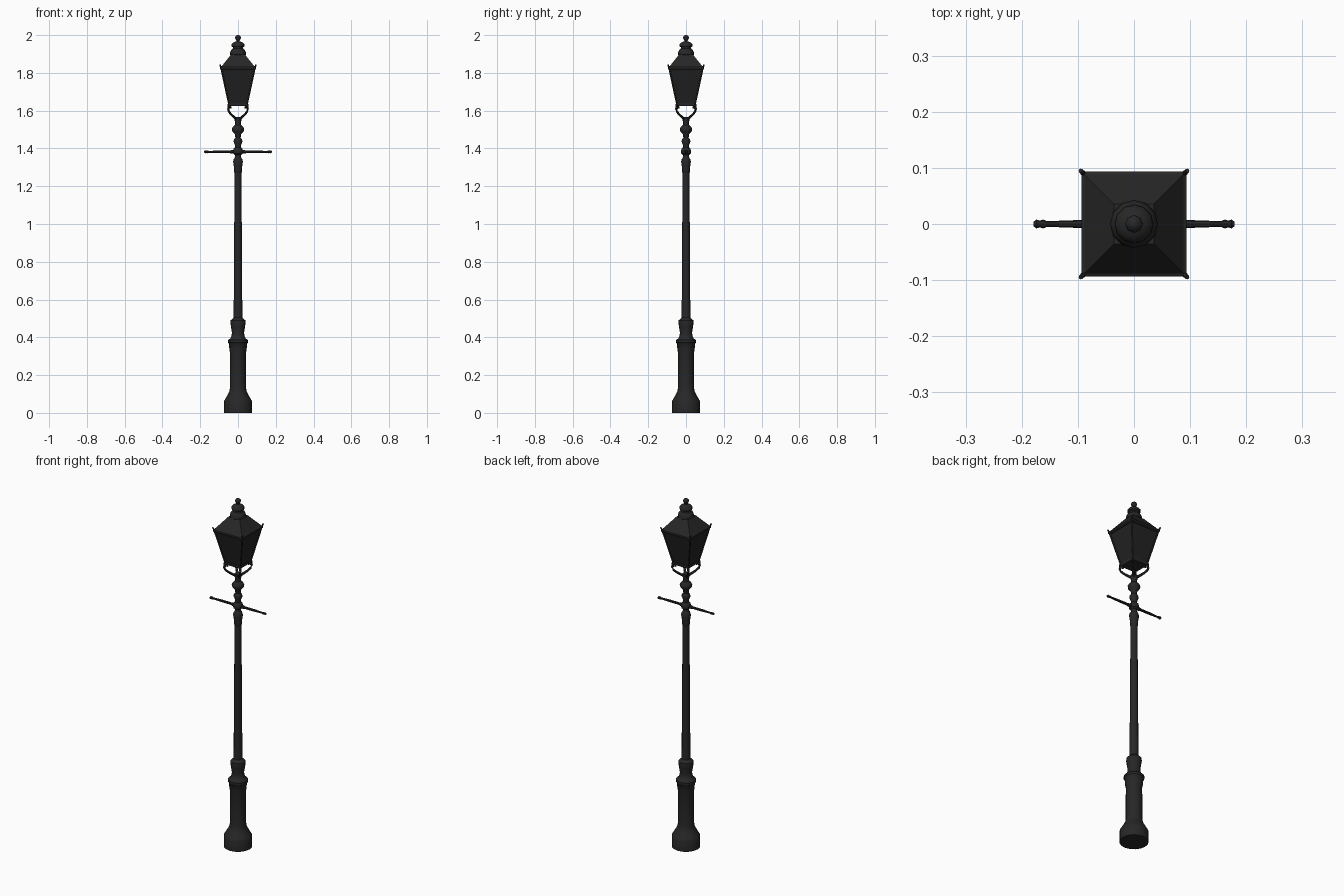
import bpy, bmesh, math
from mathutils import Vector

if "Cube" in bpy.data.objects:
    bpy.data.objects.remove(bpy.data.objects["Cube"])

iron = bpy.data.materials.new("black_iron")
iron.diffuse_color = (0.02, 0.02, 0.02, 1)
iron.use_nodes = True
iron.node_tree.nodes["Principled BSDF"].inputs["Base Color"].default_value = iron.diffuse_color
pane = bpy.data.materials.new("dark_pane")
pane.diffuse_color = (0.016, 0.016, 0.016, 1)
pane.use_nodes = True
pane.node_tree.nodes["Principled BSDF"].inputs["Base Color"].default_value = pane.diffuse_color


def finish(name, bm, mat=iron, smooth=True, angle=40):
    bmesh.ops.recalc_face_normals(bm, faces=bm.faces)
    me = bpy.data.meshes.new(name)
    bm.to_mesh(me)
    bm.free()
    me.materials.append(mat)
    ob = bpy.data.objects.new(name, me)
    bpy.context.collection.objects.link(ob)
    if smooth:
        bpy.ops.object.select_all(action='DESELECT')
        ob.select_set(True)
        bpy.context.view_layer.objects.active = ob
        bpy.ops.object.shade_smooth_by_angle(angle=math.radians(angle))
    return ob


def rings(bm, loops):
    """Skin a list of equal-sized vertex loops and cap both ends."""
    vs = [[bm.verts.new(p) for p in loop] for loop in loops]
    n = len(vs[0])
    for a, b in zip(vs, vs[1:]):
        for i in range(n):
            j = (i + 1) % n
            bm.faces.new((a[i], a[j], b[j], b[i]))
    bm.faces.new(vs[0][::-1])
    bm.faces.new(vs[-1])


def turned(name, profile, sides):
    bm = bmesh.new()
    rings(bm, [[(r * math.cos(2 * math.pi * i / sides), r * math.sin(2 * math.pi * i / sides), z)
                for i in range(sides)] for r, z in profile])
    return finish(name, bm)


def square(h, z):
    return [(-h, -h, z), (h, -h, z), (h, h, z), (-h, h, z)]


def squared(name, profile, mat=iron):
    bm = bmesh.new()
    rings(bm, [square(h, z) for h, z in profile])
    return finish(name, bm, mat, smooth=False)


def tube(bm, pts, radii, sides=6):
    pts = [Vector(p) for p in pts]
    loops = []
    for i, p in enumerate(pts):
        t = (pts[min(i + 1, len(pts) - 1)] - pts[max(i - 1, 0)]).normalized()
        side = t.cross(Vector((0, 0, 1)))
        if side.length < 0.01:
            side = Vector((0, 1, 0))
        side.normalize()
        up = side.cross(t)
        loops.append([p + radii[i] * (side * math.cos(2 * math.pi * k / sides)
                                      + up * math.sin(2 * math.pi * k / sides)) for k in range(sides)])
    rings(bm, loops)


# Pedestal
turned("pedestal", [(.075, 0), (.075, .06), (.071, .068), (.058, .09), (.05, .105), (.046, .115),
                    (.043, .13), (.042, .32), (.046, .335), (.047, .365), (.053, .372),
                    (.053, .385), (.04, .395), (.034, .41), (.032, .425), (.037, .455),
                    (.04, .475), (.039, .49), (.028, .5), (.022, .505)], 16)
# Shaft
turned("shaft", [(.023, .495), (.022, .7), (.018, 1.28)], 12)
# Upper mouldings
turned("collars", [(.018, 1.27), (.021, 1.275), (.021, 1.29), (.022, 1.305), (.026, 1.33), (.022, 1.345),
                   (.015, 1.355), (.016, 1.365), (.025, 1.372), (.027, 1.385), (.024, 1.397),
                   (.016, 1.405), (.017, 1.42), (.023, 1.435), (.022, 1.447), (.014, 1.457),
                   (.017, 1.475), (.031, 1.492), (.033, 1.503), (.028, 1.514), (.016, 1.525),
                   (.015, 1.54), (.019, 1.55), (.019, 1.567)], 12)

# Ladder bar with knobbed ends
bm = bmesh.new()
half = [(.03, .010), (.045, .007), (.1, .007), (.155, .005), (.162, .008), (.168, .006), (.174, .008), (.179, .004)]
prof = [(-x, r) for x, r in reversed(half)] + half
tube(bm, [(x, 0, 1.382) for x, r in prof], [r for x, r in prof], 8)
finish("ladder_bar", bm)

# Four scrolled brackets under the lantern corners
bm = bmesh.new()
path = [(.012, 1.555), (.03, 1.566), (.052, 1.58), (.068, 1.595), (.074, 1.61), (.068, 1.624),
        (.058, 1.622), (.056, 1.612)]
for sx in (-1, 1):
    for sy in (-1, 1):
        k = math.sqrt(.5)
        tube(bm, [(sx * r * k, sy * r * k, z) for r, z in path], [.007, .007, .006, .006, .006, .006, .006, .005])
        tube(bm, [(sx * r * k, sy * r * k, z) for r, z in ((.07, 1.61), (.07, 1.635))], [.006, .006])
finish("brackets", bm)

# Lantern body, rims and roof
squared("lantern_panes", [(.047, 1.632), (.088, 1.826)], pane)
squared("lantern_bottom_rim", [(.049, 1.625), (.051, 1.64)])
squared("lantern_top_rim", [(.089, 1.815), (.094, 1.82), (.094, 1.83), (.088, 1.833)])
squared("lantern_roof", [(.092, 1.828), (.075, 1.849), (.055, 1.874), (.036, 1.898)])

# Corner bars ending in small upturned ears
bm = bmesh.new()
for sx in (-1, 1):
    for sy in (-1, 1):
        tube(bm, [(sx * a, sy * a, z) for a, z in ((.047, 1.628), (.088, 1.822), (.095, 1.843))],
             [.004, .005, .004])
finish("corner_bars", bm)

# Chimney and finial
turned("chimney", [(.036, 1.88), (.038, 1.893), (.043, 1.897), (.042, 1.908), (.037, 1.92), (.028, 1.928),
                   (.027, 1.936), (.035, 1.941), (.034, 1.951), (.026, 1.96), (.012, 1.967)], 12)
turned("finial", [(.011, 1.962), (.008, 1.971), (.014, 1.979), (.016, 1.986), (.013, 1.994), (.005, 2.0)], 8)
